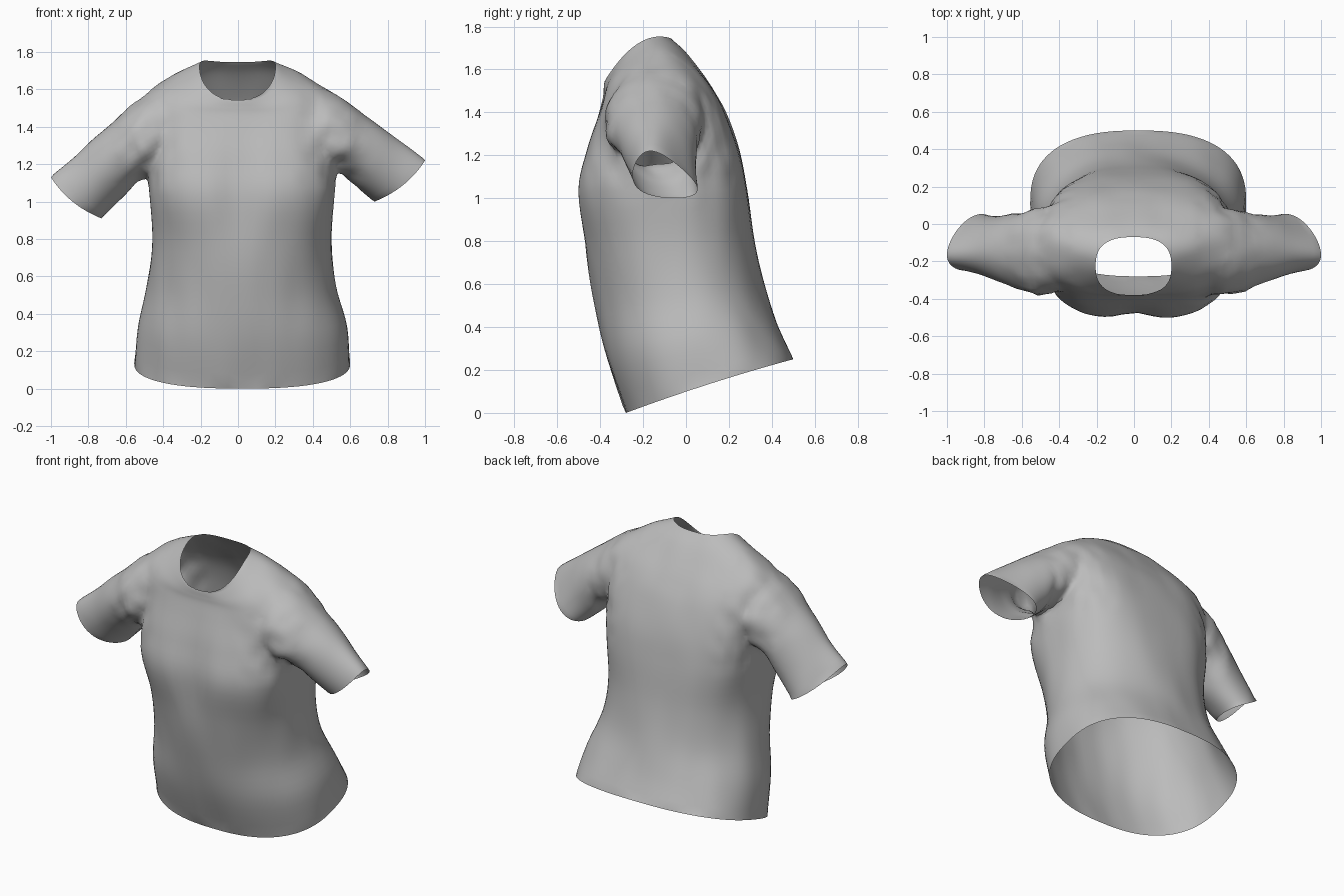
import bpy, bmesh, math
from mathutils import Vector, noise

if "Cube" in bpy.data.objects:
    bpy.data.objects.remove(bpy.data.objects["Cube"], do_unlink=True)


def make_material(name, value):
    mat = bpy.data.materials.new(name)
    mat.use_nodes = True
    color = (value, value, value, 1)
    mat.diffuse_color = color
    mat.node_tree.nodes["Principled BSDF"].inputs["Base Color"].default_value = color
    return mat


cloth = make_material("grey cloth", 0.5)
opening = make_material("temporary opening", 0.1)


def spline(rows, steps):
    """Smoothly interpolate rows of ring parameters."""
    out = []
    last = len(rows) - 1
    for i in range(last):
        a, b, c, d = (rows[max(0, min(last, i + k))] for k in (-1, 0, 1, 2))
        for s in range(steps):
            t = s / steps
            out.append([q + 0.5 * t * (r - p + t * (2 * p - 5 * q + 4 * r - w
                        + t * (3 * (q - r) + w - p)))
                        for p, q, r, w in zip(a, b, c, d)])
    out.append(rows[-1])
    return out


def power(v, n):
    return math.copysign(abs(v) ** (2 / n), v)


def loft(name, rings):
    """Closed solid through rings; the end caps get the second material."""
    bm = bmesh.new()
    loops = [[bm.verts.new(p) for p in ring] for ring in rings]
    count = len(loops[0])
    for low, high in zip(loops, loops[1:]):
        for i in range(count):
            j = (i + 1) % count
            bm.faces.new((low[i], low[j], high[j], high[i]))
    for loop in (loops[0], loops[-1]):
        hub = bm.verts.new(sum((v.co for v in loop), Vector()) / count)
        for i in range(count):
            bm.faces.new((loop[i], loop[(i + 1) % count], hub)).material_index = 1
    bmesh.ops.recalc_face_normals(bm, faces=bm.faces)
    mesh = bpy.data.meshes.new(name)
    bm.to_mesh(mesh)
    bm.free()
    mesh.materials.append(cloth)
    mesh.materials.append(opening)
    obj = bpy.data.objects.new(name, mesh)
    bpy.context.collection.objects.link(obj)
    return obj


# Body rings: front y, front z, back y, back z, right x, left x, side z, squareness
BODY = [
    (-.28, .00, .50, .25, -.555, .60, .135, 2.5),
    (-.365, .25, .43, .40, -.535, .585, .33, 2.3),
    (-.425, .50, .37, .58, -.49, .525, .55, 2.05),
    (-.475, .78, .32, .80, -.46, .50, .79, 2.3),
    (-.51, 1.03, .285, 1.04, -.475, .515, 1.04, 2.85),
    (-.47, 1.22, .25, 1.22, -.49, .53, 1.22, 2.9),
    (-.415, 1.38, .19, 1.39, -.51, .54, 1.40, 2.8),
    (-.39, 1.46, .13, 1.50, -.51, .535, 1.545, 2.7),
    (-.384, 1.50, .06, 1.60, -.42, .43, 1.63, 2.7),
    (-.382, 1.525, -.01, 1.69, -.30, .30, 1.685, 2.6),
    (-.38, 1.545, -.07, 1.745, -.205, .20, 1.72, 2.6),
]


def body_ring(row, segments=80):
    yf, zf, yb, zb, xr, xl, zs, n = row
    mid = (zf + zb) / 2
    points = []
    for i in range(segments):
        a = math.tau * i / segments
        px, py = power(math.cos(a), n), power(math.sin(a), n)
        points.append(Vector(((xr + xl) / 2 + (xl - xr) / 2 * px,
                              (yf + yb) / 2 + (yb - yf) / 2 * py,
                              mid + (zb - zf) / 2 * py + (zs - mid) * (1 - py * py))))
    return points


# Sleeve rings: bottom x, bottom z, top x, top z, centre y, half depth, top lean, right drop
SLEEVE = [
    (.30, 1.25, .37, 1.62, -.15, .19, 0, .01),
    (.42, 1.18, .54, 1.565, -.15, .235, 0, .02),
    (.53, 1.155, .70, 1.445, -.14, .195, -.01, .05),
    (.63, 1.08, .85, 1.335, -.125, .16, -.03, .07),
    (.73, 1.00, 1.0, 1.22, -.11, .138, -.055, .09),
]


def sleeve_ring(row, side, segments=44):
    xb, zb, xt, zt, yc, depth, lean, drop = row
    fall = drop if side < 0 else 0
    points = []
    for i in range(segments):
        a = math.tau * i / segments
        up, back = math.sin(a), math.cos(a)
        bulge = .02 * back * back
        narrow = 1 + 5 * lean * up
        points.append(Vector((side * ((xb + xt) / 2 + (xt - xb) / 2 * up + bulge),
                              yc + depth * back * narrow + lean * up,
                              (zb + zt) / 2 + (zt - zb) / 2 * up - fall - bulge)))
    return points


# Join body and sleeves into one skin
shirt = loft("shirt", [body_ring(r) for r in spline(BODY, 5)])
bpy.context.view_layer.objects.active = shirt
shirt.select_set(True)
for side, label in ((1, "left_sleeve"), (-1, "right_sleeve")):
    sleeve = loft(label, [sleeve_ring(r, side) for r in spline(SLEEVE, 6)])
    sleeve.hide_render = True
    mod = shirt.modifiers.new("join " + label, 'BOOLEAN')
    mod.operation = 'UNION'
    mod.solver = 'EXACT'
    mod.object = sleeve
    bpy.ops.object.modifier_apply(modifier=mod.name)
    bpy.data.objects.remove(sleeve, do_unlink=True)

# Open the neck, hem and cuffs
bm = bmesh.new()
bm.from_mesh(shirt.data)
bmesh.ops.delete(bm, geom=[f for f in bm.faces if f.material_index == 1], context='FACES')
bmesh.ops.remove_doubles(bm, verts=bm.verts, dist=.006)
bmesh.ops.triangulate(bm, faces=bm.faces)


def armpit(p):
    """Closeness to the seam between sleeve and body."""
    d = Vector(((abs(p.x) - .5) / .13, (p.z - 1.3) / .2))
    return math.exp(-d.length_squared)


# Soften the sleeve seams
seam = [v for v in bm.verts if .34 < abs(v.co.x) < .64 and 1.08 < v.co.z < 1.68]
for _ in range(5):
    bmesh.ops.smooth_vert(bm, verts=seam, factor=.5,
                          use_axis_x=True, use_axis_y=True, use_axis_z=True)

# Chest hollow, long drape folds and tight armpit creases
bm.normal_update()
moves = []
for v in bm.verts:
    p = v.co
    drape = noise.noise(Vector((p.x * 7, p.y * 7, p.z * 2)))
    crease = noise.noise(Vector((p.x * 14, p.y * 14, p.z * 9)))
    amount = .007 * drape + .025 * armpit(p) * crease
    move = v.normal * (0 if v.is_boundary else amount)
    if p.y < -.2:
        move.y += .032 * math.exp(-(p.x / .13) ** 2 - ((p.z - 1.05) / .25) ** 2)
    moves.append(move)
for v, move in zip(bm.verts, moves):
    v.co += move
bm.to_mesh(shirt.data)
bm.free()
shirt.data.materials.pop(index=1)
bpy.data.materials.remove(opening)
bpy.ops.object.shade_smooth_by_angle(angle=math.radians(35))
